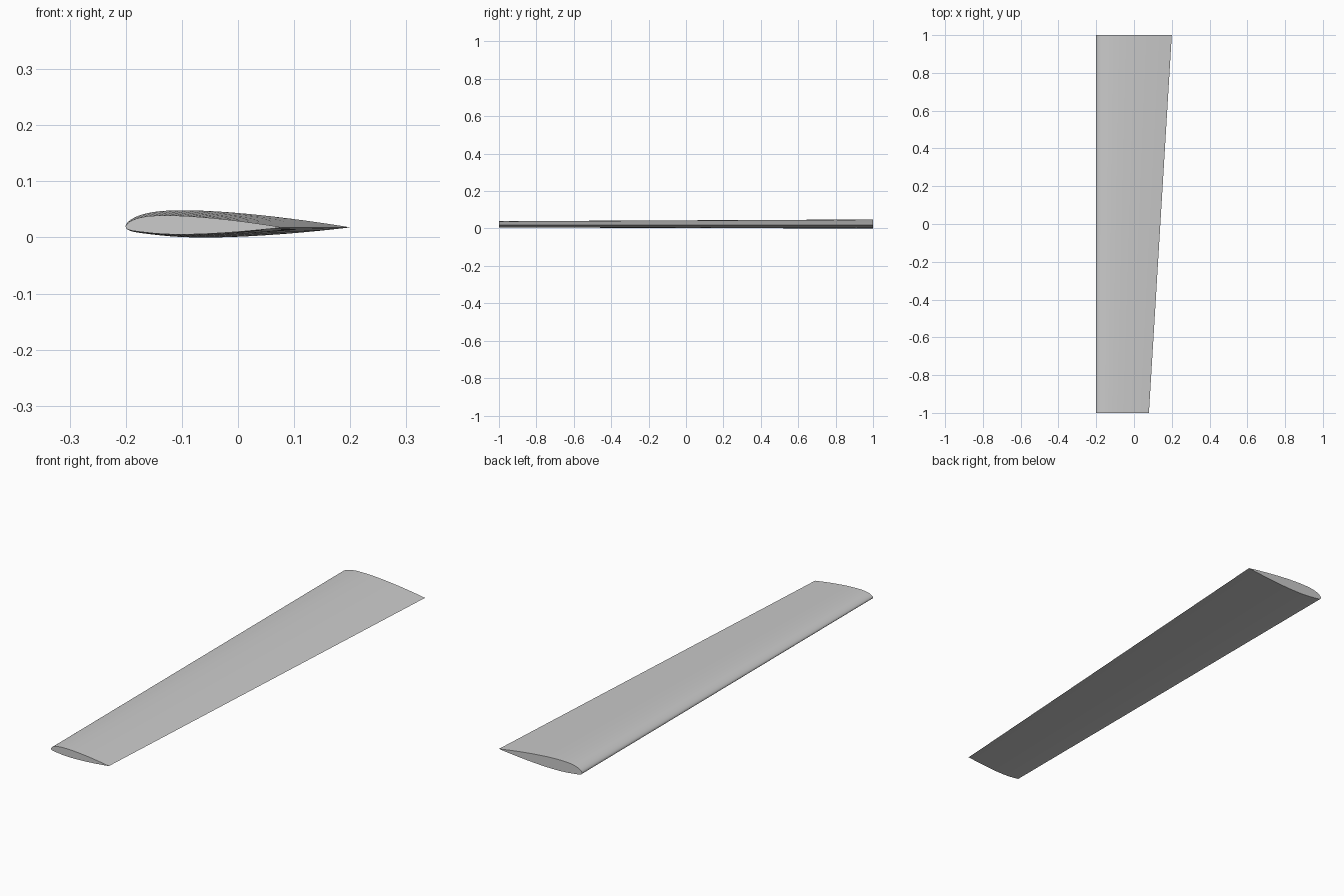
import bpy, bmesh, math

cube = bpy.data.objects.get("Cube")
if cube:
    bpy.data.objects.remove(cube, do_unlink=True)

ROOT_CHORD, TIP_CHORD = 0.4, 0.279
LEAD_X, LEAD_Z = -0.2, 0.018
STEPS = 40


def surface_point(t, side):
    """Point on a unit-chord reflexed-nose aerofoil, 12% thick; side is +1 upper, -1 lower."""
    thick = 0.6 * (0.2969 * math.sqrt(t) - 0.126 * t - 0.3516 * t**2
                   + 0.2843 * t**3 - 0.1036 * t**4)
    m, k = 0.2025, 15.957 / 6
    if t < m:
        camber = k * (t**3 - 3 * m * t**2 + m * m * (3 - m) * t)
        slope = k * (3 * t * t - 6 * m * t + m * m * (3 - m))
    else:
        camber = k * m**3 * (1 - t)
        slope = -k * m**3
    a = math.atan(slope)
    return t - side * thick * math.sin(a), camber + side * thick * math.cos(a)


# Closed section: trailing edge, over the top to the nose, back underneath
stations = [(1 - math.cos(math.pi * i / STEPS)) / 2 for i in range(STEPS + 1)]
profile = [surface_point(t, 1) for t in reversed(stations)]
profile += [surface_point(t, -1) for t in stations[1:-1]]

# Loft the section from tip to root, then cap both ends
bm = bmesh.new()
rings = []
for y, chord in ((-1, TIP_CHORD), (1, ROOT_CHORD)):
    rings.append([bm.verts.new((LEAD_X + px * chord, y, LEAD_Z + pz * chord))
                  for px, pz in profile])
tip, root = rings
for i in range(len(profile)):
    j = (i + 1) % len(profile)
    bm.faces.new((tip[i], tip[j], root[j], root[i]))
bm.faces.new(tip)
bm.faces.new(root)
bmesh.ops.recalc_face_normals(bm, faces=bm.faces)

mesh = bpy.data.meshes.new("wing_panel")
bm.to_mesh(mesh)
bm.free()
wing = bpy.data.objects.new("wing_panel", mesh)
bpy.context.collection.objects.link(wing)

# Plain grey skin
grey = bpy.data.materials.new("light_grey")
grey.use_nodes = True
colour = (0.6, 0.6, 0.6, 1)
grey.diffuse_color = colour
grey.node_tree.nodes["Principled BSDF"].inputs["Base Color"].default_value = colour
mesh.materials.append(grey)

# Smooth skin, crisp trailing edge and end caps
bpy.ops.object.select_all(action="DESELECT")
wing.select_set(True)
bpy.context.view_layer.objects.active = wing
bpy.ops.object.shade_smooth_by_angle(angle=math.radians(35))
